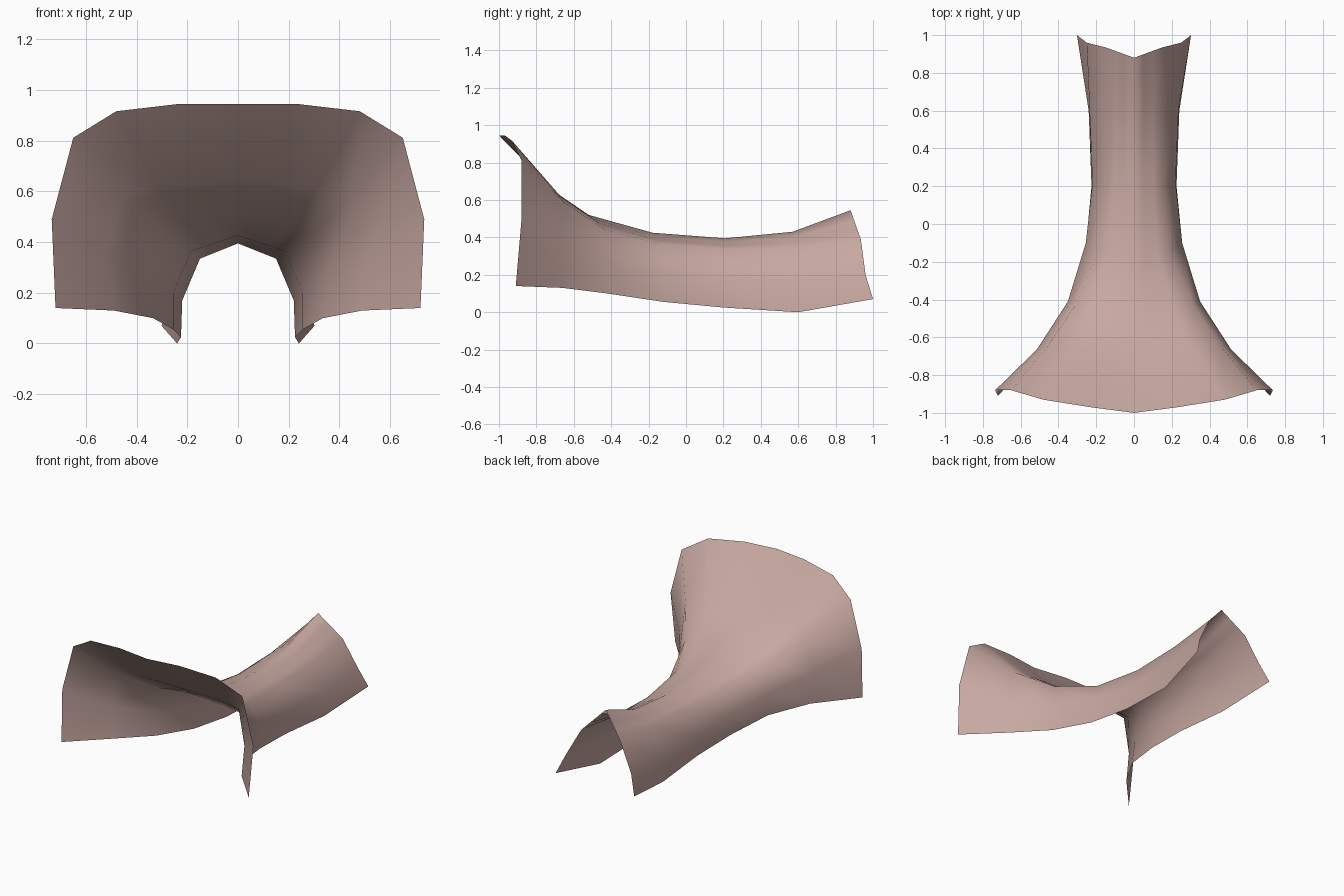
import bpy, bmesh
from mathutils import Vector

if "Cube" in bpy.data.objects:
    bpy.data.objects.remove(bpy.data.objects["Cube"])

# one dusty pink colour
pink = bpy.data.materials.new("dusty_pink")
pink.diffuse_color = (0.57, 0.39, 0.355, 1)
pink.use_nodes = True
pink.node_tree.nodes["Principled BSDF"].inputs["Base Color"].default_value = pink.diffuse_color

# half sections from front to back: ridge, shoulder, flank, hem
sections = [
    [(0, -1.00, .945), (.65, -.88, .812), (.735, -.88, .49), (.72, -.91, .14)],
    [(0, -.70, .64), (.46, -.65, .585), (.515, -.665, .35), (.49, -.66, .13)],
    [(0, -.52, .52), (.31, -.43, .44), (.35, -.41, .26), (.335, -.42, .10)],
    [(0, -.18, .425), (.185, -.15, .365), (.255, -.10, .20), (.255, -.12, .055)],
    [(0, .21, .395), (.15, .21, .335), (.22, .22, .17), (.225, .20, .025)],
    [(0, .57, .43), (.15, .585, .345), (.235, .60, .165), (.24, .60, 0)],
    [(0, .88, .545), (.15, .935, .388), (.25, .96, .20), (.302, 1.00, .07)],
]
# how much the flared front edge is rounded between ridge and shoulder
bulge = [1, .25, .1, 0, 0, 0, 0]
bulge_steps = [Vector((.013, -.01, .045)), Vector((.047, -.01, .06))]

# draped sheet, mirrored across x
bm = bmesh.new()
rows = []
for sec, b in zip(sections, bulge):
    ridge, shoulder, flank, hem = map(Vector, sec)
    half = [ridge]
    half += [ridge.lerp(shoulder, (i + 1) / 3) + s * b for i, s in enumerate(bulge_steps)]
    half += [shoulder, flank, hem]
    full = [Vector((-p.x, p.y, p.z)) for p in reversed(half[1:])] + half
    rows.append([bm.verts.new(p) for p in full])
for r0, r1 in zip(rows, rows[1:]):
    for i in range(len(r0) - 1):
        bm.faces.new((r0[i], r0[i + 1], r1[i + 1], r1[i]))
for f in bm.faces:
    f.smooth = True

mesh = bpy.data.meshes.new("draped_sheet")
bm.to_mesh(mesh)
bm.free()
mesh.materials.append(pink)
sheet = bpy.data.objects.new("draped_sheet", mesh)
bpy.context.collection.objects.link(sheet)
